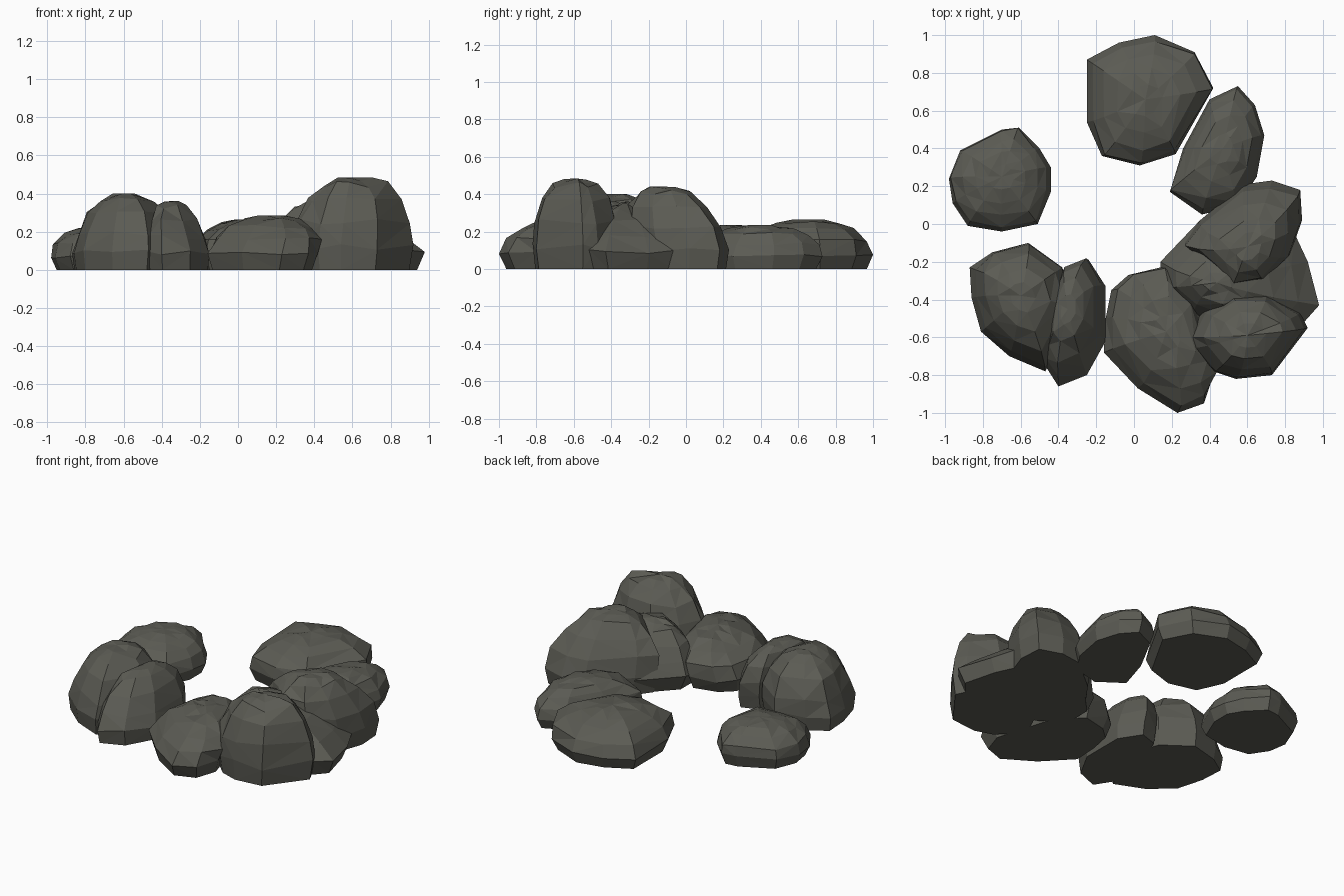
import bpy, bmesh, random
from mathutils import Vector

if "Cube" in bpy.data.objects:
    bpy.data.objects.remove(bpy.data.objects["Cube"])

random.seed(4)
stone = bpy.data.materials.new("dark stone")
stone.diffuse_color = (0.105, 0.105, 0.088, 1)
stone.use_nodes = True
stone.node_tree.nodes["Principled BSDF"].inputs["Base Color"].default_value = stone.diffuse_color

# Ring profiles from ground to crown: (height fraction, outline scale)
LOW = [(0, .90), (.30, 1.0), (.58, .94), (.80, .74), (.93, .50), (.99, .24)]
TALL = [(0, .95), (.25, 1.0), (.48, .93), (.74, .75), (.92, .50), (.99, .24)]
BLOCK = [(0, .94), (.25, 1.0), (.52, .95), (.77, .78), (.93, .54), (.99, .28)]
CONE = [(0, .90), (.27, 1.0), (.50, .83), (.72, .60), (.90, .36), (.98, .18)]


def rock(name, outline, peak, height, profile):
    """Faceted boulder: outline rings shrink towards the peak."""
    bm = bmesh.new()
    n = len(outline)
    mid = Vector((sum(p[0] for p in outline) / n, sum(p[1] for p in outline) / n))
    rings = []
    for f, s in profile:
        t = max(0, f - .3) / .7
        centre = mid.lerp(Vector(peak), t)
        ring = []
        for p in outline:
            wob = random.uniform(-.04, .04) if f > .4 else 0
            q = centre + (Vector(p) - mid) * (s + wob * s)
            dz = random.uniform(-.04, .03) * height if f > .1 else 0
            ring.append(bm.verts.new((q.x, q.y, min(f * height + dz, height))))
        rings.append(ring)
    bm.faces.new(rings[0])
    for lo, hi in zip(rings, rings[1:]):
        for i in range(n):
            j = (i + 1) % n
            bm.faces.new((lo[i], lo[j], hi[j], hi[i]))
    crown = bm.verts.new((peak[0], peak[1], height))
    for i in range(n):
        bm.faces.new((rings[-1][i], rings[-1][(i + 1) % n], crown))
    bmesh.ops.triangulate(bm, faces=[f for f in bm.faces if len(f.verts) == 4])
    bmesh.ops.recalc_face_normals(bm, faces=bm.faces)
    mesh = bpy.data.meshes.new(name)
    bm.to_mesh(mesh)
    bm.free()
    mesh.materials.append(stone)
    bpy.context.collection.objects.link(bpy.data.objects.new(name, mesh))


# Low stones at the back and left
rock("back_rock", [(-.25, .87), (-.08, .96), (.11, 1), (.32, .91), (.42, .72), (.22, .37),
     (.03, .31), (-.17, .36), (-.25, .54)], (.06, .66), .265, LOW)
rock("back_right_rock", [(.55, .73), (.64, .63), (.69, .47), (.65, .25), (.55, .1), (.36, .05),
     (.19, .17), (.26, .4), (.4, .66)], (.47, .4), .235, LOW)
rock("left_rock", [(-.70, .50), (-.61, .51), (-.5, .4), (-.44, .3), (-.44, .17), (-.51, 0),
     (-.7, -.04), (-.88, -.01), (-.96, .11), (-.98, .24), (-.92, .39)], (-.7, .25), .235, LOW)

# Pair of stones at the front left
rock("front_left_rock", [(-.56, -.1), (-.38, -.23), (-.3, -.45), (-.47, -.78), (-.66, -.7),
     (-.81, -.57), (-.86, -.39), (-.87, -.23), (-.75, -.15)], (-.60, -.38), .40, TALL)
rock("narrow_rock", [(-.24, -.19), (-.15, -.33), (-.15, -.62), (-.25, -.8), (-.40, -.86),
     (-.47, -.75), (-.45, -.45), (-.36, -.23)], (-.35, -.45), .36, TALL)

# Heap of stones at the front and right
rock("front_rock", [(-.12, -.35), (-.03, -.27), (.14, -.23), (.3, -.4), (.42, -.8), (.37, -.95),
     (.23, -1), (.02, -.87), (-.16, -.68), (-.15, -.5)], (.17, -.57), .285, LOW)
rock("front_right_rock", [(.29, -.6), (.35, -.46), (.5, -.36), (.7, -.36), (.88, -.47), (.92, -.55),
     (.73, -.8), (.54, -.82), (.42, -.78), (.3, -.66)], (.60, -.59), .485, BLOCK)
rock("middle_rock", [(.14, -.34), (.14, -.2), (.35, .02), (.6, 0), (.85, -.05), (.92, -.2),
     (.98, -.43), (.9, -.52), (.6, -.6), (.3, -.5)], (.44, -.31), .36, CONE)
rock("right_rock", [(.58, .21), (.73, .23), (.88, .18), (.89, .02), (.83, -.15), (.7, -.28),
     (.52, -.31), (.4, -.2), (.27, -.09), (.35, .02)], (.60, -.12), .44, BLOCK)
